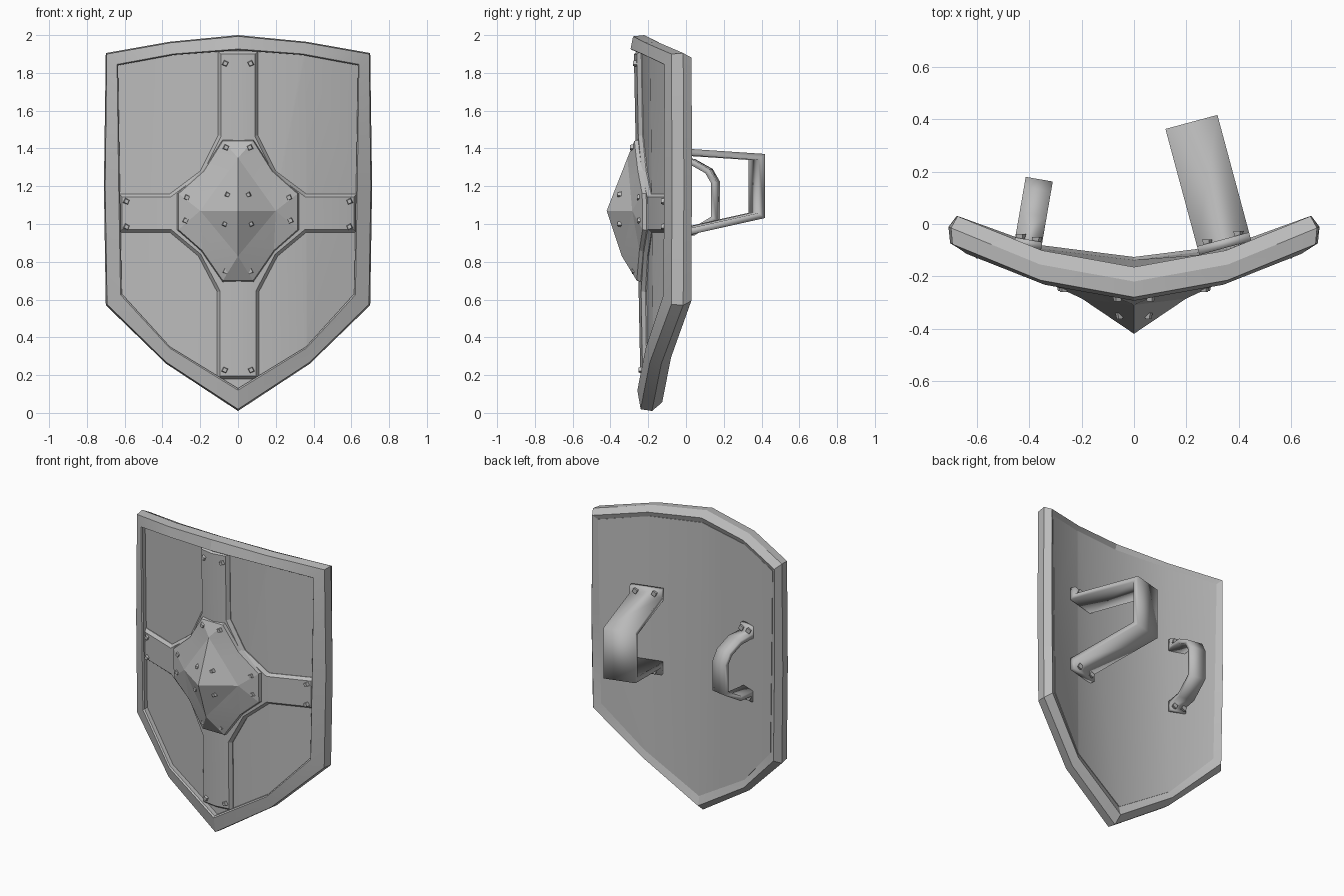
import bpy, bmesh, math
from mathutils import Vector, Matrix

cube = bpy.data.objects.get("Cube")
if cube:
    bpy.data.objects.remove(cube, do_unlink=True)

steel = bpy.data.materials.new("grey_steel")
steel.use_nodes = True
GREY = (0.5, 0.5, 0.5, 1)
steel.diffuse_color = GREY
steel.node_tree.nodes["Principled BSDF"].inputs["Base Color"].default_value = GREY

FOLD = 0.36  # where the curved body bends


def surf(x, z):
    """Depth of the curved shield body's middle surface."""
    x = abs(x)
    if x < FOLD:
        y = -0.22 + 0.065 * x / FOLD
    else:
        y = -0.155 + 0.14 * (x - FOLD) / 0.34
    return y + 0.04 * (1 - z / 2) * (1 - x / 0.7)


def finish(bm, name, angle=18):
    bmesh.ops.recalc_face_normals(bm, faces=bm.faces)
    mesh = bpy.data.meshes.new(name)
    bm.to_mesh(mesh)
    bm.free()
    mesh.materials.append(steel)
    obj = bpy.data.objects.new(name, mesh)
    bpy.context.collection.objects.link(obj)
    bpy.ops.object.select_all(action='DESELECT')
    obj.select_set(True)
    bpy.context.view_layer.objects.active = obj
    bpy.ops.object.shade_smooth_by_angle(angle=math.radians(angle))
    return obj


def mirror_loop(half):
    """Close a right-hand half outline by mirroring it in x."""
    return half + [(-x, z) for x, z in reversed(half) if x > 0]


def plate(name, outline, front, back, bevel=0.0, drop=0.0):
    """Flat outline wrapped on the curved body, with an optional sloped border."""
    bm = bmesh.new()
    bm.faces.new([bm.verts.new((x, 0, z)) for x, z in outline])
    for cut in (-FOLD, 0, FOLD):
        bmesh.ops.bisect_plane(bm, geom=bm.verts[:] + bm.edges[:] + bm.faces[:],
                               dist=1e-4, plane_co=(cut, 0, 0), plane_no=(1, 0, 0))
    border = {v for v in bm.verts if v.is_boundary}
    if bevel:
        bmesh.ops.inset_region(bm, faces=bm.faces[:], thickness=bevel,
                               use_boundary=True, use_even_offset=True)
        border = {v for v in bm.verts if v.is_boundary}
    else:
        border = set()
    depth = {v: front + (drop if v in border else 0) for v in bm.verts}
    ext = bmesh.ops.extrude_face_region(bm, geom=bm.faces[:], use_keep_orig=True)
    for v in ext["geom"]:
        if isinstance(v, bmesh.types.BMVert):
            depth[v] = back
    for v in bm.verts:
        v.co.y = surf(v.co.x, v.co.z) + depth[v]
    return finish(bm, name)


# Outer and inner edges of the rim
outer = mirror_loop([(0, 2), (.36, 1.965), (.70, 1.905), (.71, 1.2),
                     (.70, .57), (.38, .26), (0, .01)])
inner = mirror_loop([(0, 1.92), (.34, 1.895), (.635, 1.84), (.625, 1.2),
                     (.615, .63), (.36, .35), (0, .13)])

# Shield body
plate("shield_body", [(x * 1.02, 1 + (z - 1) * 1.015) for x, z in inner], -.035, .045)

# Rim: a bevelled section swept round the outline
section = [(1.0, -.01), (1.0, -.065), (.92, -.075), (.08, -.06),
           (0, 0), (.38, .055), (1.05, .035)]
bm = bmesh.new()
rings = []
for (ox, oz), (ix, iz) in zip(outer, inner):
    ring = []
    for t, dy in section:
        x, z = ox + (ix - ox) * t, oz + (iz - oz) * t
        ring.append(bm.verts.new((x, surf(x, z) + dy, z)))
    rings.append(ring)
for k, a in enumerate(rings):
    b = rings[(k + 1) % len(rings)]
    for j in range(len(section)):
        n = (j + 1) % len(section)
        bm.faces.new((a[j], a[n], b[n], b[j]))
finish(bm, "rim")

# Cross bands flaring around the centre
cross = mirror_loop([(.105, 1.915), (.105, 1.47), (.20, 1.28), (.36, 1.16), (.63, 1.16),
                     (.63, .955), (.36, .955), (.21, .83), (.11, .64), (.11, .18)])
plate("cross_bands", cross, -.058, -.02, .016, .02)

# Centre boss: raised plate with a four-sided spike
CZ = 1.07
tip, top, bottom = Vector((0, -.42, CZ)), Vector((0, -.31, 1.35)), Vector((0, -.34, .83))
edge = [(.08, 1.44), (.18, 1.28), (.315, 1.16), (.315, .97), (.19, .86), (.08, .70)]
bm = bmesh.new()
rows = []
for s, pts in ((1, edge), (-1, edge[::-1])):
    for x, z in pts:
        side = Vector((.2 * s, -.285, CZ))
        pole = top if z > CZ else bottom
        t = 0 if x < .1 else 1 if x > .3 else .5
        y = surf(x, z)
        rows.append([bm.verts.new(p) for p in (
            (s * x * 1.04, y - .04, CZ + (z - CZ) * 1.03),
            (s * x, y - .078, z), pole.lerp(side, t), tip)])
for a, b in zip(rows, rows[1:] + rows[:1]):
    for j in range(3):
        bm.faces.new((a[j], a[j + 1], b[j + 1], b[j]))
bmesh.ops.remove_doubles(bm, verts=bm.verts, dist=1e-4)
bmesh.ops.dissolve_degenerate(bm, edges=bm.edges, dist=1e-5)
bmesh.ops.triangulate(bm, faces=bm.faces)
finish(bm, "centre_boss", 8)


# Square rivets
def rivet(name, pos, size=.026, turn=20):
    bm = bmesh.new()
    bmesh.ops.create_cone(bm, cap_ends=True, segments=4, radius1=size * .8,
                          radius2=size * .55, depth=size,
                          matrix=Matrix.Translation(pos)
                          @ Matrix.Rotation(math.radians(turn), 4, 'Y')
                          @ Matrix.Rotation(math.radians(90), 4, 'X'))
    finish(bm, name)


band_rivets = [(.067, 1.85), (.07, .227), (.59, 1.12), (.59, .985)]
boss_rivets = [(.063, 1.405), (.065, .75), (.27, 1.14), (.277, 1.018)]
spike_rivets = [(.055, 1.155), (.07, 1.0)]
for s, side in ((1, "left"), (-1, "right")):
    for x, z in band_rivets:
        rivet(f"band_rivet_{side}", (s * x, surf(x, z) - .062, z), turn=20 * s)
    for x, z in boss_rivets:
        rivet(f"boss_rivet_{side}", (s * x, surf(x, z) - .086, z), turn=20 * s)
    for x, z in spike_rivets:
        rivet(f"spike_rivet_{side}", (s * x, -.352, z), .022, 20 * s)


# Handles: bent straps with a foot at each end
def strap(name, base, out, path, width, thick):
    out = Vector((*out, 0)).normalized()
    across = Vector((out.y, -out.x, 0))
    bm = bmesh.new()
    rows = []
    for d, z in path:
        c = Vector((*base, z)) + out * d
        rows.append([bm.verts.new(c + across * w * width / 2) for w in (-1, 1)])
    for a, b in zip(rows, rows[1:]):
        bm.faces.new((a[0], a[1], b[1], b[0]))
    obj = finish(bm, name, 5)
    mod = obj.modifiers.new("thickness", 'SOLIDIFY')
    mod.thickness, mod.offset, mod.use_even_offset = thick, 0, True
    # Foot rivets
    for z in (path[0][1] - .025, path[-1][1] + .025):
        for w in (-.3, .3):
            rivet(name + "_rivet", Vector((*base, z)) + across * w * width + out * thick * .6)


strap("arm_strap", (.345, -.075), (-.26, .965),
      [(0, 1.45), (0, 1.385), (.465, 1.355), (.465, 1.045), (0, .945), (0, .88)], .206, .034)
strap("hand_grip", (-.405, -.075), (.17, .985),
      [(0, 1.40), (0, 1.34), (.11, 1.33), (.20, 1.28), (.235, 1.22),
       (.235, 1.03), (.11, .955), (0, .955), (0, .90)], .105, .03)
